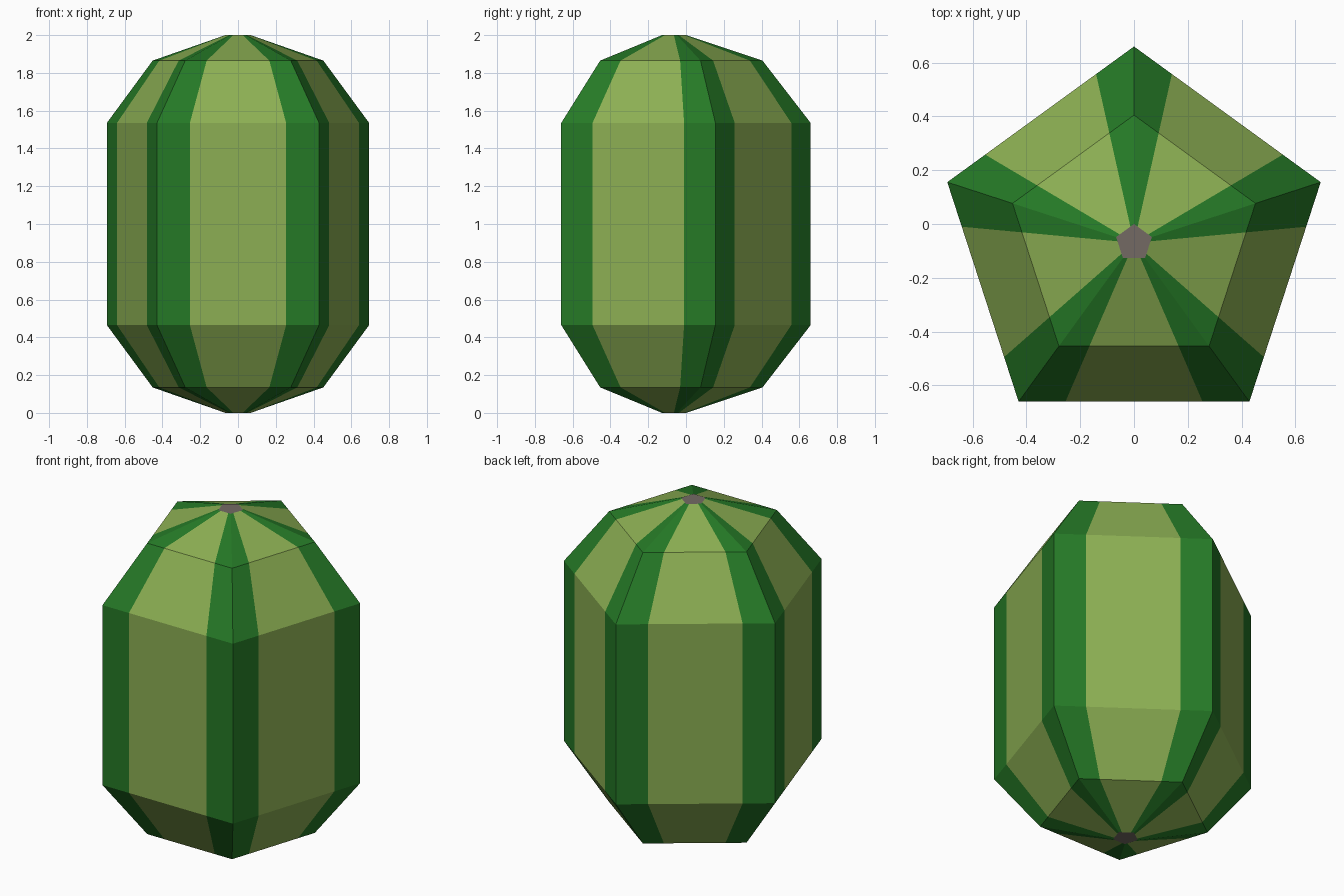
import bpy, bmesh, math

if "Cube" in bpy.data.objects:
    bpy.data.objects.remove(bpy.data.objects["Cube"])

def srgb(r, g, b):
    f = lambda c: c / 12.92 if c <= 0.04045 else ((c + 0.055) / 1.055) ** 2.4
    return (f(r / 255), f(g / 255), f(b / 255), 1)

def material(name, rgb):
    m = bpy.data.materials.new(name)
    m.diffuse_color = srgb(*rgb)
    m.use_nodes = True
    m.node_tree.nodes["Principled BSDF"].inputs["Base Color"].default_value = m.diffuse_color
    return m

# Five-sided melon: (radius, height) profile
PROFILE = [(0.07, 0), (0.475, 0.135), (0.73, 0.465),
           (0.73, 1.535), (0.475, 1.865), (0.07, 2.0)]
CENTRE_Y = -0.07
STRIPE = 0.203   # share of each side that is dark at either end

def corner(r, i):
    a = math.pi / 2 + i * math.tau / 5
    return r * math.cos(a), CENTRE_Y + r * math.sin(a)

def ring(bm, r, z):
    verts = []
    for i in range(5):
        (x0, y0), (x1, y1) = corner(r, i), corner(r, i + 1)
        for t in (0, STRIPE, 1 - STRIPE):
            verts.append(bm.verts.new((x0 + (x1 - x0) * t, y0 + (y1 - y0) * t, z)))
    return verts

bm = bmesh.new()
rings = [ring(bm, r, z) for r, z in PROFILE]

# Rind: the middle strip of every side is light, the corners are dark
for low, high in zip(rings, rings[1:]):
    for i in range(15):
        j = (i + 1) % 15
        f = bm.faces.new((low[i], low[j], high[j], high[i]))
        f.material_index = 1 if i % 3 == 1 else 0

# Stem scars at both ends
for verts in (rings[0][::-1], rings[-1]):
    bm.faces.new(verts).material_index = 2

bm.normal_update()
mesh = bpy.data.meshes.new("watermelon")
bm.to_mesh(mesh)
bm.free()
for m in (material("dark green rind", (37, 121, 38)),
          material("light green rind", (140, 175, 83)),
          material("grey brown stem", (116, 106, 100))):
    mesh.materials.append(m)
melon = bpy.data.objects.new("watermelon", mesh)
bpy.context.collection.objects.link(melon)
